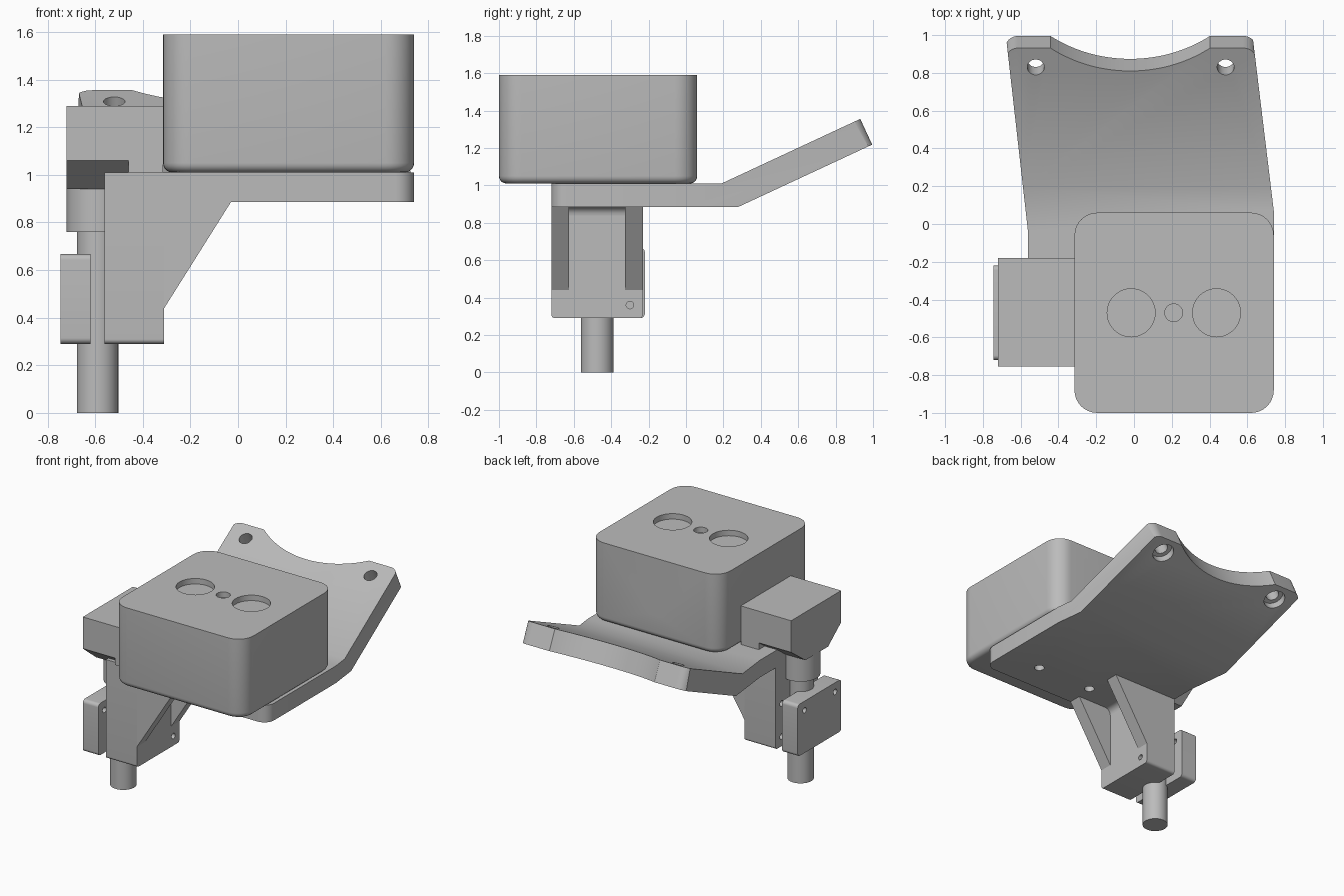
import bpy, bmesh, math
from mathutils import Matrix, Vector

if "Cube" in bpy.data.objects:
    bpy.data.objects.remove(bpy.data.objects["Cube"])

grey = bpy.data.materials.new("plain_grey")
grey.use_nodes = True
grey.diffuse_color = (0.5, 0.5, 0.5, 1)
grey.node_tree.nodes["Principled BSDF"].inputs["Base Color"].default_value = (0.5, 0.5, 0.5, 1)


def frame(a, b, c, origin=(0, 0, 0)):
    """Matrix taking outline axes a, b and extrusion axis c into space."""
    m = Matrix((a, b, c)).transposed().to_4x4()
    m.translation = origin
    return m


X, Y, Z = (1, 0, 0), (0, 1, 0), (0, 0, 1)
TOP = frame(X, Y, Z)
FRONT = frame(X, Z, Y)
SIDE = frame(Y, Z, X)
slope = math.radians(25)
WING = frame(X, (0, math.cos(slope), math.sin(slope)),
             (0, -math.sin(slope), math.cos(slope)), (0, 0.19, 1.01))


def rounded(corners, steps=8):
    """Outline from (x, y, radius) corners."""
    out = []
    for i, (x, y, r) in enumerate(corners):
        p = Vector((x, y))
        if r == 0:
            out.append(p)
            continue
        u = (Vector(corners[i - 1][:2]) - p).normalized()
        w = (Vector(corners[(i + 1) % len(corners)][:2]) - p).normalized()
        half = u.angle(w) / 2
        mid = p + (u + w).normalized() * r / math.sin(half)
        start = p + u * r / math.tan(half) - mid
        end = p + w * r / math.tan(half) - mid
        turn = start.angle_signed(end)
        for k in range(steps + 1):
            out.append(mid + Matrix.Rotation(-turn * k / steps, 2) @ start)
    return out


def rect(x0, x1, y0, y1, r=0):
    return rounded([(x0, y0, r), (x1, y0, r), (x1, y1, r), (x0, y1, r)])


def circle(x, y, r, n=40):
    return [(x + r * math.cos(math.tau * k / n), y + r * math.sin(math.tau * k / n))
            for k in range(n)]


def prism(name, outline, lo, hi, axes=TOP, bottom_bevel=0):
    bm = bmesh.new()
    low = bm.faces.new([bm.verts.new((p[0], p[1], lo)) for p in outline])
    new = bmesh.ops.extrude_face_region(bm, geom=[low], use_keep_orig=True)["geom"]
    bmesh.ops.translate(bm, vec=(0, 0, hi - lo),
                        verts=[v for v in new if isinstance(v, bmesh.types.BMVert)])
    if bottom_bevel:
        edges = [e for e in bm.edges if all(v.co.z < lo + 1e-5 for v in e.verts)]
        bmesh.ops.bevel(bm, geom=edges, offset=bottom_bevel, segments=5,
                        profile=0.5, affect='EDGES')
    bm.transform(axes)
    bmesh.ops.recalc_face_normals(bm, faces=bm.faces)
    mesh = bpy.data.meshes.new(name)
    bm.to_mesh(mesh)
    bm.free()
    mesh.materials.append(grey)
    ob = bpy.data.objects.new(name, mesh)
    bpy.context.collection.objects.link(ob)
    parts.append(ob)
    return ob


def carve(ob, operation, *args):
    """Boolean a prism into ob, then discard the prism."""
    tool = prism("cutter", *args)
    parts.remove(tool)
    bpy.context.view_layer.objects.active = ob
    mod = ob.modifiers.new("carve", 'BOOLEAN')
    mod.operation, mod.solver, mod.object = operation, 'EXACT', tool
    bpy.ops.object.modifier_apply(modifier=mod.name)
    bpy.data.objects.remove(tool)


parts = []

# Housing with shallow round recesses on top and a port at the back
housing = prism("housing", rect(-0.315, 0.74, -1, 0.06, 0.12), 1.01, 1.59, TOP, 0.04)
for x, r in ((-0.015, 0.127), (0.21, 0.047), (0.437, 0.127)):
    carve(housing, 'DIFFERENCE', circle(x, -0.47, r), 1.55, 1.7)
carve(housing, 'DIFFERENCE', circle(0.21, 1.25, 0.08), -0.06, 0.2, FRONT)

# Bent plate: side profile trimmed by the plan outline and the scooped end
plate = prism("bent_plate", [(-0.72, 0.885), (0.28, 0.885), (1.0, 1.22),
                             (0.935, 1.357), (0.19, 1.01), (-0.72, 1.01)], -0.9, 0.9, SIDE)
plan = rounded([(-0.56, -0.8, 0), (-0.56, -0.05, 0), (-0.69, 1.1, 0), (0.615, 1.1, 0),
                (0.74, 0.07, 0), (0.74, -0.72, 0.08), (-0.5, -0.72, 0), (-0.5, -0.8, 0)])
carve(plate, 'INTERSECT', plan, 0.5, 1.8)
end = rounded([(-0.9, -1.6, 0), (-0.55, -1.6, 0), (0.9, -1.6, 0), (0.9, -0.2, 0),
               (0.632, 0.818, 0.07), (0.3, 0.818, 0), (-0.3, 0.818, 0),
               (-0.668, 0.818, 0.07), (-0.9, -0.2, 0)])
carve(plate, 'INTERSECT', end, -1.5, 1.5, WING)
carve(plate, 'DIFFERENCE', circle(-0.02, 1.418, 0.734, 128), -0.4, 0.3, WING)
for x in (-0.52, 0.485):
    carve(plate, 'DIFFERENCE', circle(x, 0.706, 0.045), -0.3, 0.2, WING)
    carve(plate, 'DIFFERENCE', circle(x, 0.706, 0.075), -0.3, -0.1, WING)
for x in (-0.015, 0.437):
    carve(plate, 'DIFFERENCE', circle(x, -0.5, 0.035, 24), 0.8, 0.98)

# Bracket column with two sloped ribs and a fillet under the plate
column = prism("bracket_column", rounded([(-0.72, 0.29, 0.02), (-0.23, 0.29, 0.02),
               (-0.23, 0.885, 0), (-0.72, 0.885, 0)]), -0.56, -0.31, SIDE)
clamp = prism("clamp_block", rect(-0.72, -0.22, 0.29, 0.667, 0.025), -0.745, -0.62, SIDE)
for y in (-0.65, -0.3):
    carve(column, 'DIFFERENCE', circle(y, 0.36, 0.02, 24), -0.7, -0.2, SIDE)
    carve(column, 'DIFFERENCE', circle(y, 0.6, 0.02, 24), -0.7, -0.4, SIDE)
    for z in (0.36, 0.6):
        carve(clamp, 'DIFFERENCE', circle(y, z, 0.02, 24), -0.9, -0.5, SIDE)
for name, y0, y1 in (("front_rib", -0.72, -0.625), ("back_rib", -0.325, -0.23)):
    prism(name, [(-0.31, 0.44), (-0.03, 0.885), (-0.31, 0.885)], y0, y1, FRONT)
fillet = [(-0.31, 0.885)] + [(-0.265 + 0.045 * math.cos(a), 0.84 + 0.045 * math.sin(a))
                             for a in (math.pi - k * math.pi / 12 for k in range(7))]
prism("bracket_fillet", fillet, -0.625, -0.325, FRONT)

# Post, collar and the tapered head block
prism("post", circle(-0.59, -0.475, 0.087, 48), 0, 0.78)
prism("collar", circle(-0.59, -0.475, 0.13, 48), 0.76, 0.94)
prism("head_taper", [(-0.755, 1.06), (-0.18, 1.06), (-0.345, 0.94), (-0.605, 0.94)],
      -0.72, -0.46, SIDE)
prism("head_block", rect(-0.72, -0.315, -0.755, -0.18), 1.06, 1.29)
prism("head_foot", rect(-0.46, -0.315, -0.755, -0.18), 1.01, 1.06)

# Smooth rounded walls, keep edges crisp
bpy.ops.object.select_all(action='DESELECT')
for ob in parts:
    ob.select_set(True)
bpy.context.view_layer.objects.active = parts[0]
bpy.ops.object.shade_smooth_by_angle(angle=math.radians(30))
